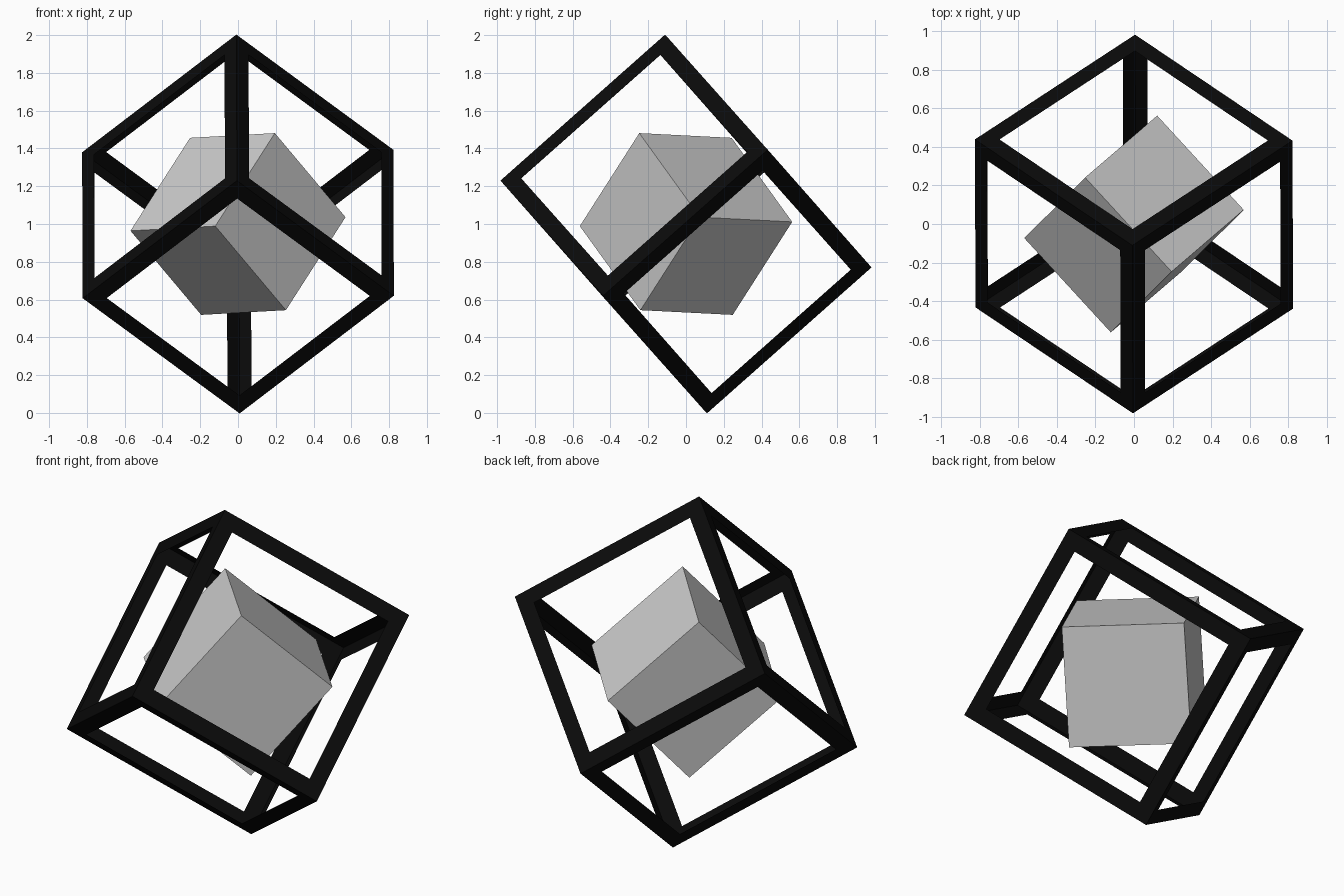
import bpy, bmesh
from mathutils import Matrix, Vector

if "Cube" in bpy.data.objects:
    bpy.data.objects.remove(bpy.data.objects["Cube"])

CENTRE = Vector((0, 0, 1))


def tilted_cube(name, side, edge_a, edge_b, border=None):
    """Cube aligned to two edge directions; border leaves open framed faces."""
    a = Vector(edge_a).normalized()
    b = Vector(edge_b)
    b = (b - a * b.dot(a)).normalized()
    rot = Matrix((a, b, a.cross(b))).transposed().to_4x4()
    bm = bmesh.new()
    bmesh.ops.create_cube(bm, size=side)
    if border:
        inner = bm.faces[:]
        bmesh.ops.inset_individual(bm, faces=inner, thickness=border, use_even_offset=True)
        bmesh.ops.delete(bm, geom=inner, context='FACES')
    bm.transform(Matrix.Translation(CENTRE) @ rot)
    mesh = bpy.data.meshes.new(name)
    bm.to_mesh(mesh)
    bm.free()
    obj = bpy.data.objects.new(name, mesh)
    bpy.context.collection.objects.link(obj)
    return obj


# Black open frame balanced on one corner
frame = tilted_cube("outer_frame", 1.165, (0.003, -0.865, -0.767), (0.825, 0.54, -0.605), border=0.09)
black = bpy.data.materials.new("black")
black.diffuse_color = (0.003, 0.003, 0.003, 1)
black.use_nodes = True
black.node_tree.nodes["Principled BSDF"].inputs["Base Color"].default_value = black.diffuse_color
frame.data.materials.append(black)

# Solid grey cube floating in the middle
tilted_cube("inner_cube", 0.664, (-0.45, 0.49, -0.025), (0.37, 0.325, -0.445))
